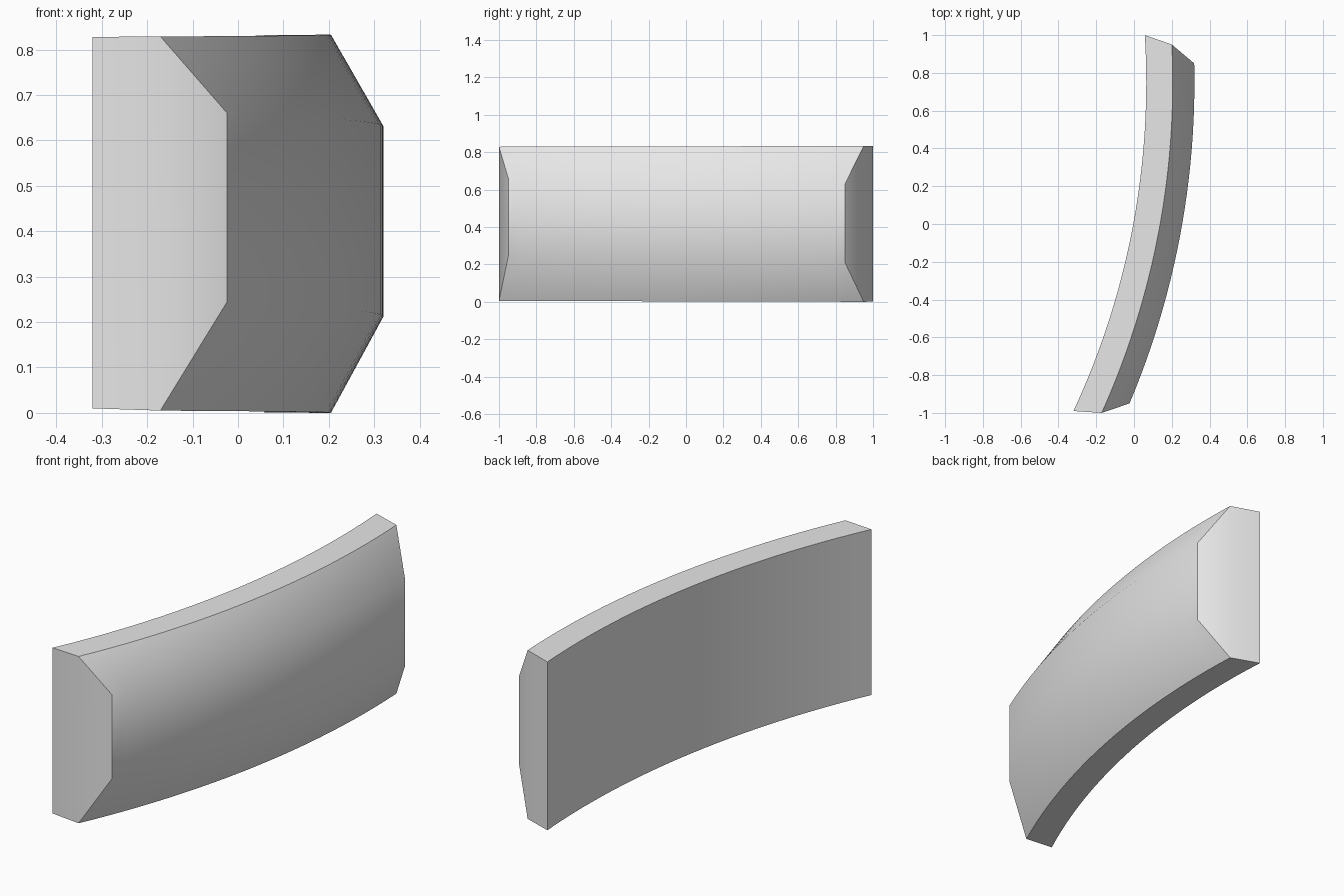
import bpy, bmesh, math

if "Cube" in bpy.data.objects:
    bpy.data.objects.remove(bpy.data.objects["Cube"])

STEPS = 24
CX, CY = -4.055, 0.75          # shared centre of the three plan arcs

# Profile lines: radius, start y, end y, (low z, high z) at start and at end
LINES = [
    (4.12, -0.99, 1.00, (0.010, 0.828), (0.001, 0.832)),   # flat inner face
    (4.26, -1.00, 0.95, (0.005, 0.829), (0.000, 0.833)),   # shoulder
    (4.375, -0.95, 0.85, (0.245, 0.660), (0.210, 0.630)),  # raised outer face
]


def point(line, side, t):
    r, y0, y1, z0, z1 = line
    a0, a1 = math.asin((y0 - CY) / r), math.asin((y1 - CY) / r)
    a = a0 + (a1 - a0) * t
    z = z0[side] + (z1[side] - z0[side]) * t
    return (CX + r * math.cos(a), CY + r * math.sin(a), z)


# Curved bar: six-point section swept along the arcs
bm = bmesh.new()
section = [(0, 0), (1, 0), (2, 0), (2, 1), (1, 1), (0, 1)]
rings = [[bm.verts.new(point(LINES[i], s, k / STEPS)) for i, s in section]
         for k in range(STEPS + 1)]
for a, b in zip(rings, rings[1:]):
    for j in range(6):
        n = (j + 1) % 6
        bm.faces.new((a[j], a[n], b[n], b[j]))

# End caps: rectangle plus trapezoid, slightly bent
for r in (rings[0], rings[-1]):
    bm.faces.new((r[0], r[1], r[4], r[5]))
    bm.faces.new((r[1], r[2], r[3], r[4]))
bmesh.ops.recalc_face_normals(bm, faces=bm.faces)

mesh = bpy.data.meshes.new("curved_bar")
bm.to_mesh(mesh)
bm.free()
bar = bpy.data.objects.new("curved_bar", mesh)
bpy.context.collection.objects.link(bar)

grey = bpy.data.materials.new("light grey")
grey.diffuse_color = (0.8, 0.8, 0.8, 1)
grey.use_nodes = True
grey.node_tree.nodes["Principled BSDF"].inputs["Base Color"].default_value = grey.diffuse_color
mesh.materials.append(grey)

# Smooth outer face, crisp rims
bpy.context.view_layer.objects.active = bar
bar.select_set(True)
bpy.ops.object.shade_smooth_by_angle(angle=math.radians(45))
